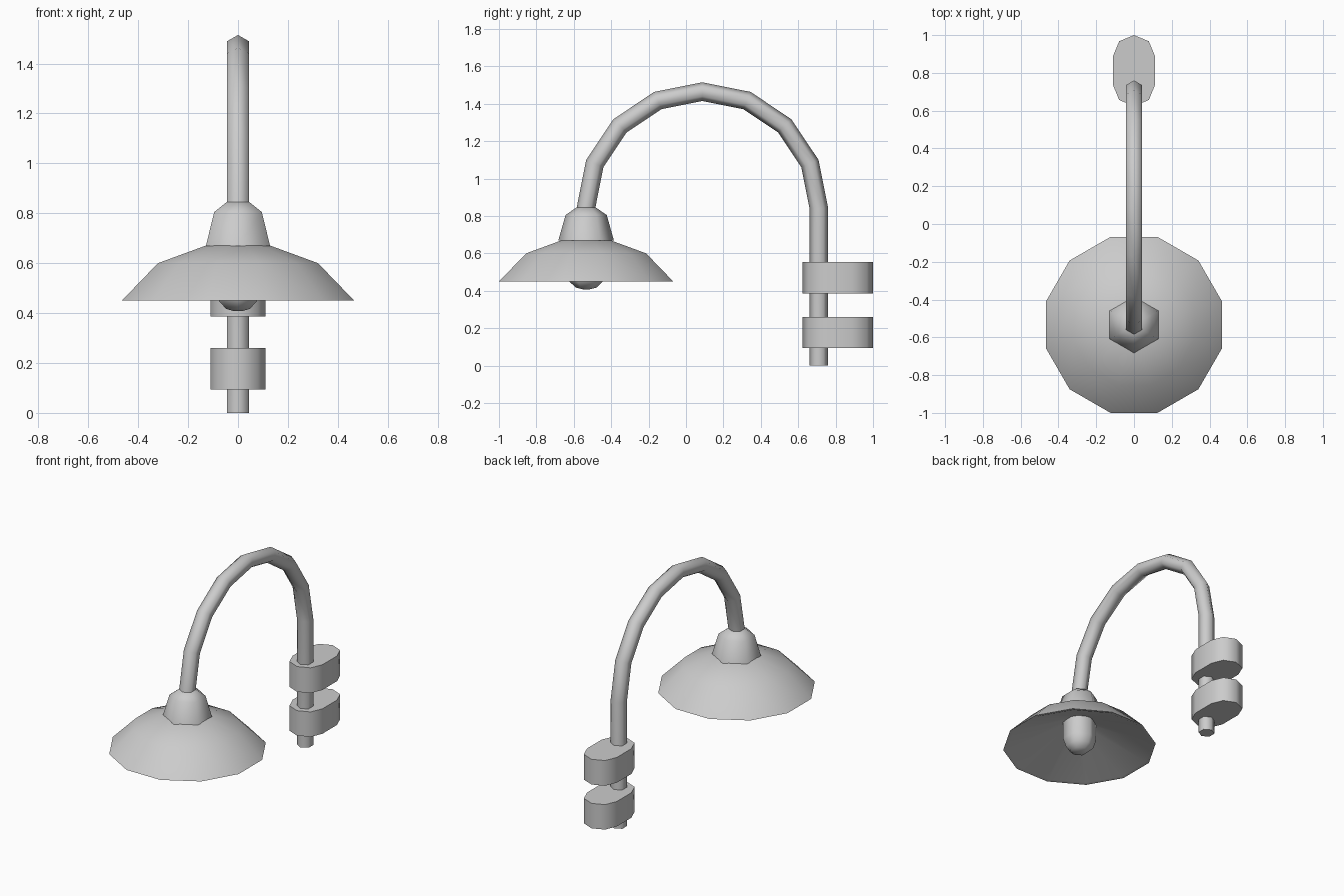
import bpy, bmesh, math
from mathutils import Vector

cube = bpy.data.objects.get("Cube")
if cube:
    bpy.data.objects.remove(cube, do_unlink=True)

# One painted metal colour
metal = bpy.data.materials.new("light_grey")
GREY = (0.6, 0.6, 0.6, 1)
metal.use_nodes = True
metal.diffuse_color = GREY
for node in metal.node_tree.nodes:
    if node.type == "BSDF_PRINCIPLED":
        node.inputs["Base Color"].default_value = GREY

LAMP_Y, POLE_Y = -0.534, 0.71
ARC_Y, ARC_Z, ARC_R = 0.0875, 0.842, 0.6225
TUBE_R = 0.05


def loft(name, rings):
    """Skin a list of equal-length vertex rings, closing both ends."""
    bm = bmesh.new()
    loops = [[bm.verts.new(p) for p in ring] for ring in rings]
    n = len(loops[0])
    for a, b in zip(loops, loops[1:]):
        for i in range(n):
            j = (i + 1) % n
            bm.faces.new((a[i], a[j], b[j], b[i]))
    bm.faces.new(loops[0][::-1])
    bm.faces.new(loops[-1])
    bmesh.ops.recalc_face_normals(bm, faces=bm.faces)
    mesh = bpy.data.meshes.new(name)
    bm.to_mesh(mesh)
    bm.free()
    mesh.materials.append(metal)
    obj = bpy.data.objects.new(name, mesh)
    bpy.context.collection.objects.link(obj)
    bpy.ops.object.select_all(action="DESELECT")
    obj.select_set(True)
    bpy.context.view_layer.objects.active = obj
    bpy.ops.object.shade_smooth_by_angle(angle=math.radians(65))
    return obj


def turned(name, profile, sides, start):
    """Turn a (radius, height) profile around the lamp axis."""
    angles = [math.radians(start) + math.tau * i / sides for i in range(sides)]
    return loft(name, [[(r * math.cos(a), LAMP_Y + r * math.sin(a), z) for a in angles]
                       for r, z in profile])


# Bent tube: straight pole, then a half circle over to the lamp
def tube_ring(centre, tilt):
    out = Vector((0, math.cos(tilt), math.sin(tilt)))
    side = Vector((1, 0, 0))
    return [centre + TUBE_R * (out * math.cos(a) + side * math.sin(a))
            for a in (math.tau * i / 6 for i in range(6))]


rings = [tube_ring(Vector((0, POLE_Y, 0)), 0)]
for k in range(9):
    t = math.pi * k / 8
    centre = Vector((0, ARC_Y + ARC_R * math.cos(t), ARC_Z + ARC_R * math.sin(t)))
    rings.append(tube_ring(centre, t))
loft("bent_tube", rings)

# Lamp head: the shade is bent outside and a plain cone inside
turned("shade", [(0.135, 0.67), (0.332, 0.6), (0.482, 0.45),
                 (0.46, 0.453), (0.09, 0.625)], 12, 15)
turned("shade_cap", [(0.149, 0.668), (0.11, 0.805), (0.052, 0.845)], 6, 30)
turned("bulb", [(0.02, 0.408), (0.055, 0.417), (0.088, 0.448),
                (0.105, 0.5), (0.105, 0.64)], 6, 30)


# Wall brackets: rounded blocks gripping the pole
def bracket(name, bottom, top):
    outline = []
    for first, y in ((0, 0.889), (180, 0.735)):
        for step in range(5):
            a = math.radians(first + 45 * step)
            outline.append((0.111 * math.cos(a), y + 0.111 * math.sin(a)))
    return loft(name, [[(x, y, z) for x, y in outline] for z in (bottom, top)])


bracket("upper_bracket", 0.386, 0.555)
bracket("lower_bracket", 0.093, 0.26)
